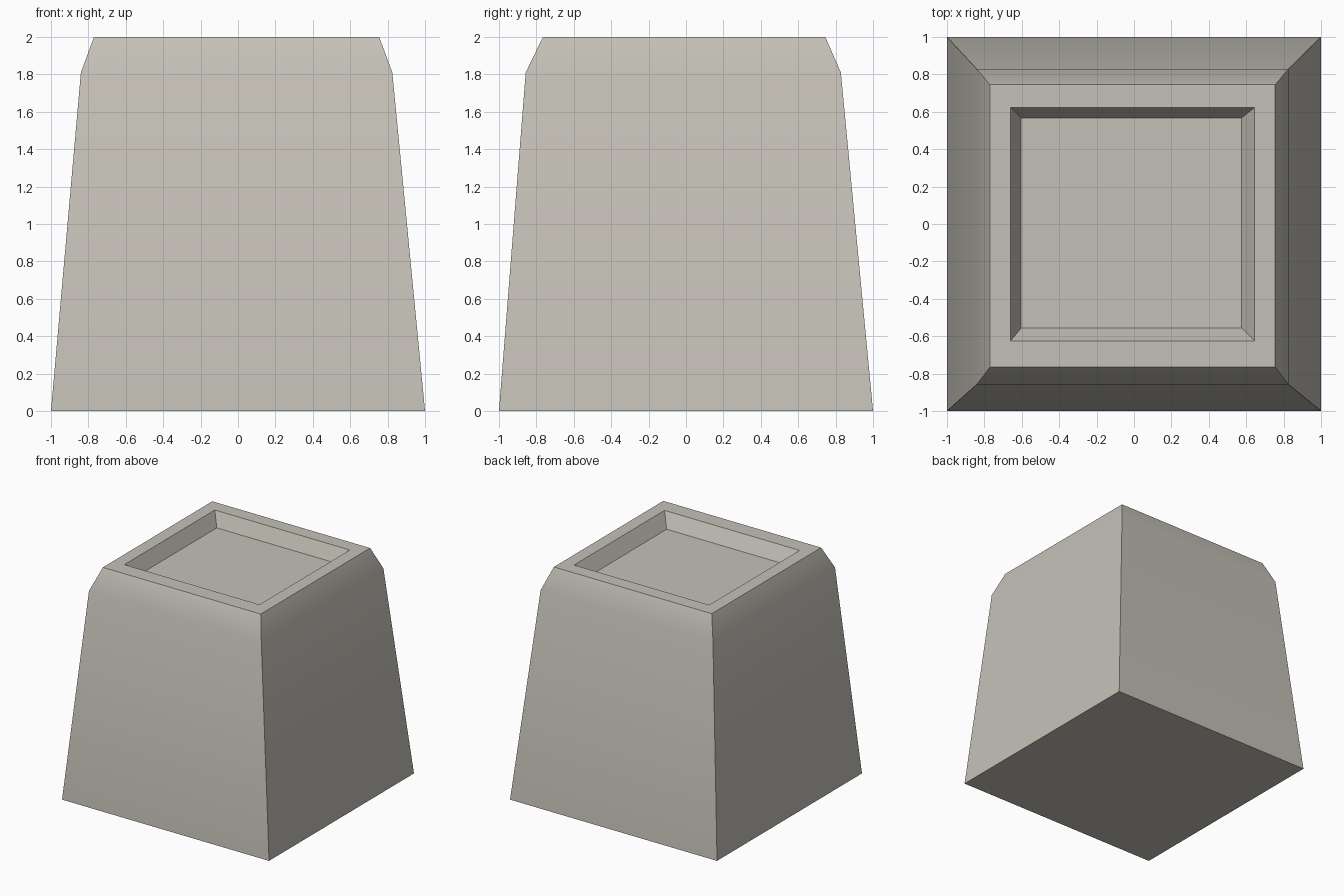
import bpy
import bmesh
import math

cube = bpy.data.objects.get("Cube")
if cube:
    bpy.data.objects.remove(cube)

# Single warm grey stone material
stone = bpy.data.materials.new("warm_grey_stone")
stone.use_nodes = True
colour = (0.56, 0.535, 0.48, 1)
stone.diffuse_color = colour
stone.node_tree.nodes["Principled BSDF"].inputs["Base Color"].default_value = colour


def ring(bm, x0, x1, y0, y1, z):
    """Rectangular loop, counter-clockwise from above."""
    return [bm.verts.new(p) for p in ((x0, y0, z), (x1, y0, z), (x1, y1, z), (x0, y1, z))]


# Cross-sections: base, shoulder, top edge, recess rim, recess floor
sections = [
    (-1, 1, -1, 1, 0),
    (-0.84, 0.825, -0.857, 0.828, 1.81),
    (-0.77, 0.755, -0.765, 0.745, 2),
    (-0.66, 0.645, -0.625, 0.623, 2),
    (-0.603, 0.576, -0.556, 0.568, 1.88),
]

bm = bmesh.new()
rings = [ring(bm, *s) for s in sections]
for low, high in zip(rings, rings[1:]):
    for i in range(4):
        j = (i + 1) % 4
        bm.faces.new((low[i], low[j], high[j], high[i]))
bm.faces.new(rings[-1])
bm.faces.new(rings[0][::-1])

mesh = bpy.data.meshes.new("tapered_block")
bm.to_mesh(mesh)
bm.free()
mesh.materials.append(stone)
block = bpy.data.objects.new("tapered_block", mesh)
bpy.context.collection.objects.link(block)

# Soft shoulder, crisp corners and rim
bpy.ops.object.select_all(action="DESELECT")
block.select_set(True)
bpy.context.view_layer.objects.active = block
bpy.ops.object.shade_smooth_by_angle(angle=math.radians(30))
